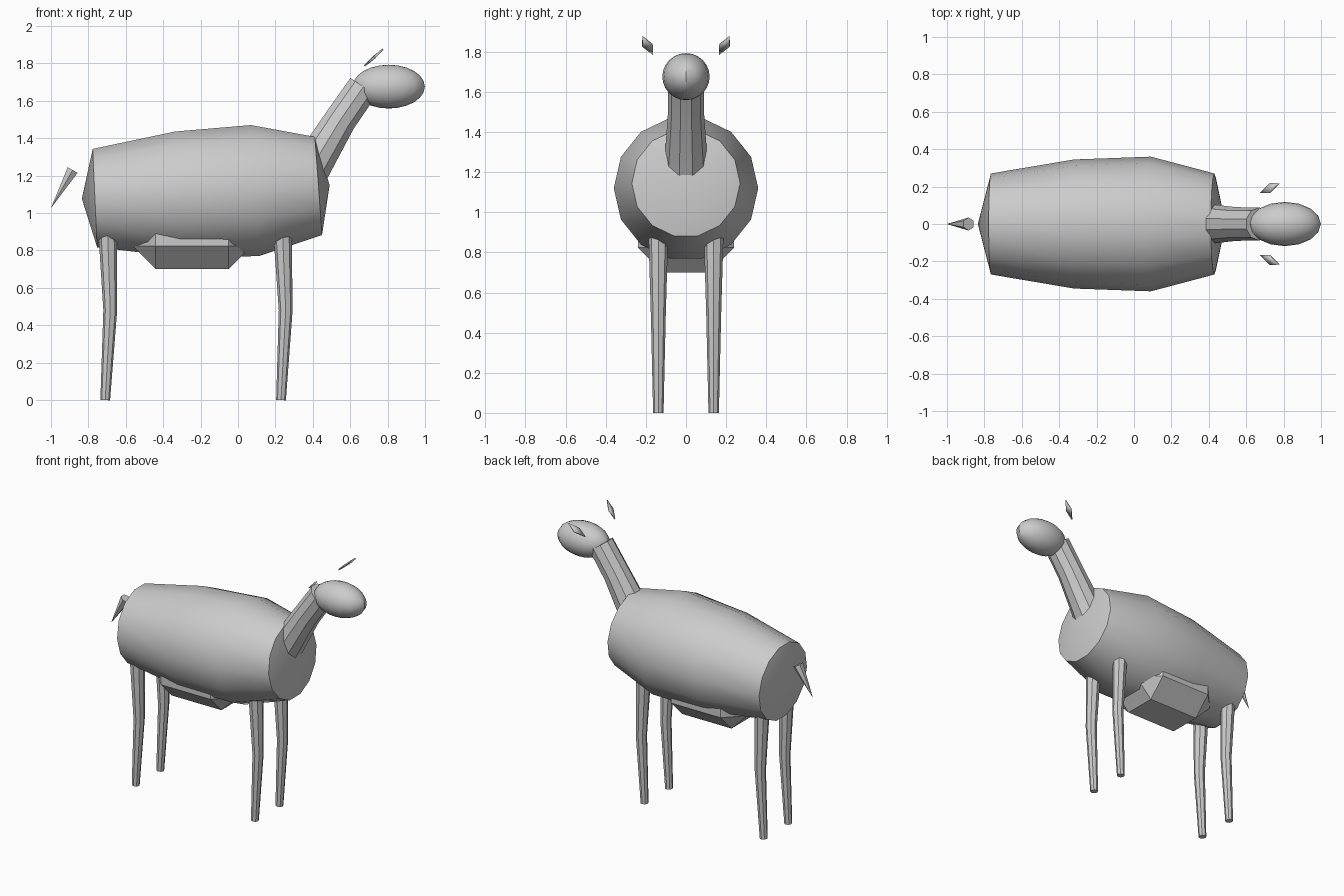
import bpy, bmesh, math
from mathutils import Vector

if "Cube" in bpy.data.objects:
    bpy.data.objects.remove(bpy.data.objects["Cube"])


def finish(name, bm, angle=30):
    bmesh.ops.recalc_face_normals(bm, faces=bm.faces)
    me = bpy.data.meshes.new(name)
    bm.to_mesh(me)
    bm.free()
    ob = bpy.data.objects.new(name, me)
    bpy.context.collection.objects.link(ob)
    bpy.ops.object.select_all(action='DESELECT')
    ob.select_set(True)
    bpy.context.view_layer.objects.active = ob
    bpy.ops.object.shade_smooth_by_angle(angle=math.radians(angle))
    return ob


def tube(name, path, sides, tips=(0, 0), y=0.0):
    """Loft rings (x, z, radius) in the xz plane, capped with fans."""
    bm = bmesh.new()
    pts = [Vector((x, y, z)) for x, z, r in path]
    rings, tans = [], []
    n = len(pts)
    for i, p in enumerate(pts):
        t = (pts[min(i + 1, n - 1)] - pts[max(i - 1, 0)]).normalized()
        u = Vector((0, 1, 0))
        v = t.cross(u)
        r = path[i][2]
        tans.append(t)
        rings.append([bm.verts.new(p + r * (u * math.cos(a) + v * math.sin(a)))
                      for a in (2 * math.pi * k / sides for k in range(sides))])
    for a, b in zip(rings, rings[1:]):
        for k in range(sides):
            j = (k + 1) % sides
            bm.faces.new((a[k], a[j], b[j], b[k]))
    for i, s, d in ((0, -1, tips[0]), (-1, 1, tips[1])):
        c = bm.verts.new(pts[i] + tans[i] * s * d)
        for k in range(sides):
            bm.faces.new((rings[i][k], rings[i][(k + 1) % sides], c))
    return finish(name, bm)


# Barrel body and neck
tube("body", [(-0.765, 1.08, 0.27), (-0.32, 1.10, 0.345),
              (0.09, 1.12, 0.36), (0.43, 1.145, 0.27)], 14, (0.07, 0.06))
tube("neck", [(0.36, 1.19, 0.112), (0.545, 1.495, 0.09), (0.67, 1.675, 0.088)], 10)

# Head
bm = bmesh.new()
bmesh.ops.create_uvsphere(bm, u_segments=16, v_segments=12, radius=1)
bmesh.ops.scale(bm, vec=(0.193, 0.118, 0.117), verts=bm.verts)
bmesh.ops.translate(bm, vec=(0.806, 0, 1.676), verts=bm.verts)
finish("head", bm)

# Legs
for y, side in ((-0.138, "right"), (0.138, "left")):
    tube("front_leg_" + side, [(0.23, 0, 0.026), (0.255, 0.48, 0.037),
                               (0.237, 0.92, 0.05)], 8, y=y)
    tube("hind_leg_" + side, [(-0.71, 0, 0.026), (-0.683, 0.48, 0.037),
                              (-0.698, 0.92, 0.05)], 8, y=y)

# Belly pad: chamfered block
bm = bmesh.new()
bmesh.ops.create_cube(bm, size=1)
bmesh.ops.scale(bm, vec=(0.64, 0.48, 0.32), verts=bm.verts)
bmesh.ops.translate(bm, vec=(-0.245, 0, 0.86), verts=bm.verts)
bmesh.ops.bevel(bm, geom=list(bm.edges), offset=0.125, segments=1,
                affect='EDGES', profile=0.5)
finish("belly_pad", bm)

# Tail cone
tube("tail", [(-0.884, 1.23, 0.035), (-0.998, 1.03, 0.001)], 6)

# Ears: thin floating leaves
for s, side in ((-1, "right"), (1, "left")):
    bm = bmesh.new()
    bm.faces.new([bm.verts.new((x, s * y, z)) for x, y, z in (
        (0.677, 0.166, 1.787), (0.728, 0.218, 1.827),
        (0.775, 0.217, 1.877), (0.725, 0.166, 1.836))])
    ear = finish("ear_" + side, bm)
    mod = ear.modifiers.new("thickness", 'SOLIDIFY')
    mod.thickness = 0.008
    mod.offset = 0
